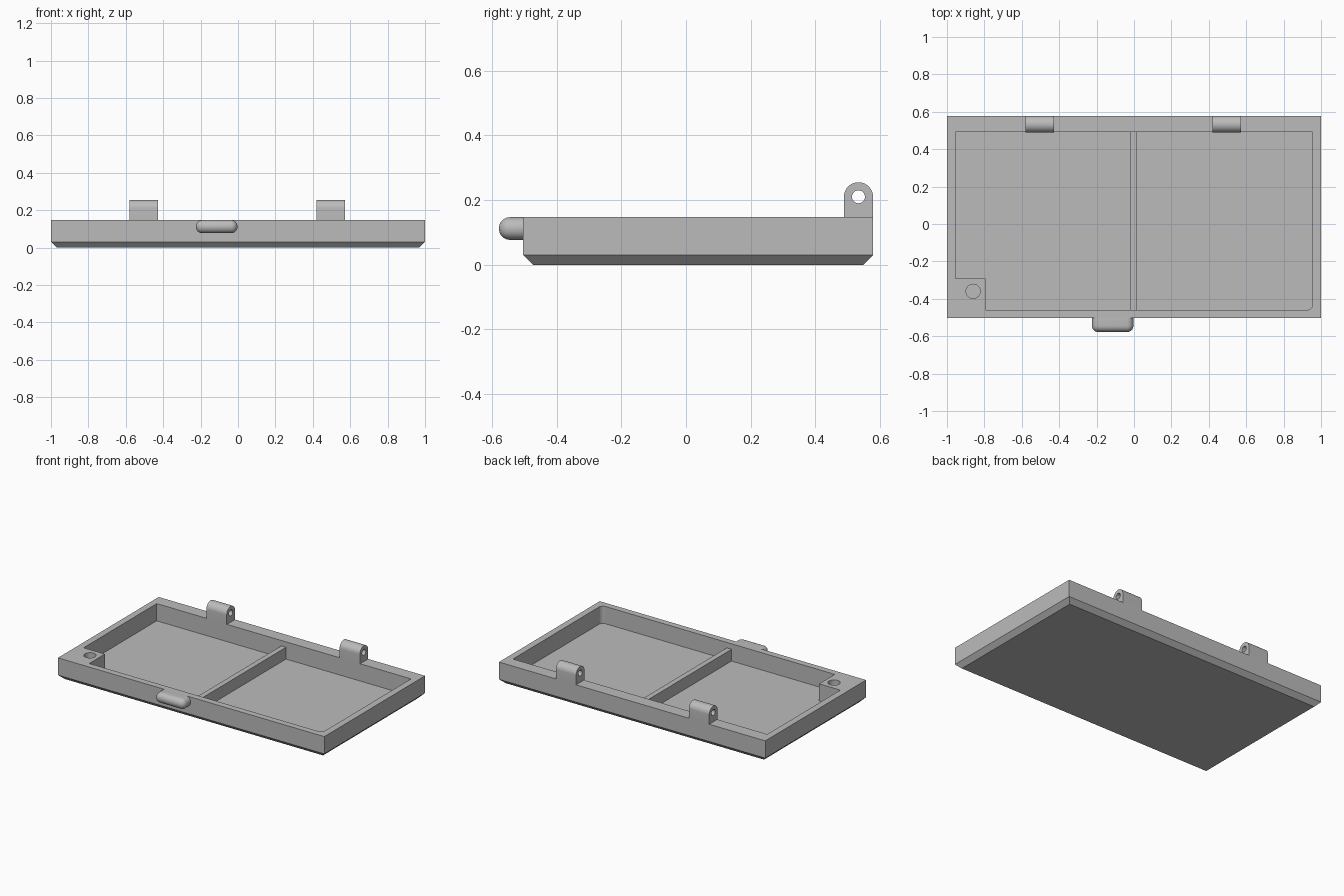
import bpy, bmesh, math
from mathutils import Vector

cube = bpy.data.objects.get("Cube")
if cube:
    bpy.data.objects.remove(cube, do_unlink=True)

grey = bpy.data.materials.new("plain grey")
grey.use_nodes = True
colour = (0.5, 0.5, 0.5, 1)
grey.diffuse_color = colour
grey.node_tree.nodes["Principled BSDF"].inputs["Base Color"].default_value = colour

RIM, FLOOR, CHAMFER = 0.147, 0.03, 0.03
FRONT, BACK = -0.503, 0.578


def finish(name, bm):
    bmesh.ops.recalc_face_normals(bm, faces=bm.faces)
    mesh = bpy.data.meshes.new(name)
    bm.to_mesh(mesh)
    bm.free()
    mesh.materials.append(grey)
    ob = bpy.data.objects.new(name, mesh)
    bpy.context.collection.objects.link(ob)
    return ob


def prism(name, points, low, high, axis="z"):
    """Extrude a flat outline along z, or a (y, z) outline along x."""
    place = (lambda a, b: (a, b, low)) if axis == "z" else (lambda a, b: (low, a, b))
    bm = bmesh.new()
    face = bm.faces.new([bm.verts.new(place(a, b)) for a, b in points])
    push = bmesh.ops.extrude_face_region(bm, geom=[face])
    step = Vector((0, 0, high - low)) if axis == "z" else Vector((high - low, 0, 0))
    bmesh.ops.translate(bm, vec=step,
                        verts=[v for v in push["geom"] if isinstance(v, bmesh.types.BMVert)])
    return finish(name, bm)


def box(name, x0, x1, y0, y1, z0, z1):
    return prism(name, [(x0, y0), (x1, y0), (x1, y1), (x0, y1)], z0, z1)


def arc(cx, cy, r, start, end, steps):
    angles = [math.radians(start + (end - start) * i / steps) for i in range(steps + 1)]
    return [(cx + r * math.cos(a), cy + r * math.sin(a)) for a in angles]


def activate(ob):
    bpy.ops.object.select_all(action="DESELECT")
    ob.select_set(True)
    bpy.context.view_layer.objects.active = ob


def cut(ob, cutter):
    mod = ob.modifiers.new("cut", "BOOLEAN")
    mod.operation, mod.solver, mod.object = "DIFFERENCE", "EXACT", cutter
    activate(ob)
    bpy.ops.object.modifier_apply(modifier=mod.name)
    bpy.data.objects.remove(cutter, do_unlink=True)


def smooth(ob):
    activate(ob)
    bpy.ops.object.shade_smooth_by_angle(angle=math.radians(30))


# Tray body with chamfered underside
bm = bmesh.new()
loops = []
for inset, z in ((CHAMFER, 0), (0, CHAMFER), (0, RIM)):
    x, y0, y1 = 1 - inset, FRONT + inset, BACK - inset
    loops.append([bm.verts.new((a, b, z)) for a, b in ((-x, y0), (x, y0), (x, y1), (-x, y1))])
bm.faces.new(loops[0])
bm.faces.new(loops[-1])
for lower, upper in zip(loops, loops[1:]):
    for i in range(4):
        j = (i + 1) % 4
        bm.faces.new((lower[i], lower[j], upper[j], upper[i]))
tray = finish("tray_body", bm)

# Hollow, leaving a solid corner block, with one rounded corner
outline = [(-0.795, -0.46)] + arc(0.925, -0.43, 0.03, -90, 0, 8)
outline += [(0.955, 0.492), (-0.955, 0.492), (-0.955, -0.292), (-0.795, -0.292)]
cut(tray, prism("hollow_cutter", outline, FLOOR, 0.3))

# Blind hole in the corner block
cut(tray, prism("peg_hole_cutter", arc(-0.86, -0.36, 0.038, 0, 348.75, 31), 0.04, 0.3))
smooth(tray)

# Low divider across the hollow
box("divider", -0.02, 0.016, -0.465, 0.497, FLOOR - 0.005, 0.11)

# Hinge knuckles with pin holes
HY, HZ, HR = 0.533, 0.21, 0.045
for side, x in (("right", -0.503), ("left", 0.497)):
    profile = [(HY - HR, RIM), (HY + HR, RIM)] + arc(HY, HZ, HR, 0, 180, 20)
    knuckle = prism(side + "_hinge_knuckle", profile, x - 0.076, x + 0.076, "x")
    cut(knuckle, prism("pin_cutter", arc(HY, HZ, 0.02, 0, 345, 23), x - 0.2, x + 0.2, "x"))
    smooth(knuckle)

# Rounded thumb latch on the front wall
latch = box("latch", -0.225, -0.003, -0.578, -0.466, 0.077, RIM)
mod = latch.modifiers.new("round", "BEVEL")
mod.width, mod.segments, mod.limit_method = 0.034, 8, "NONE"
activate(latch)
bpy.ops.object.modifier_apply(modifier=mod.name)
smooth(latch)
